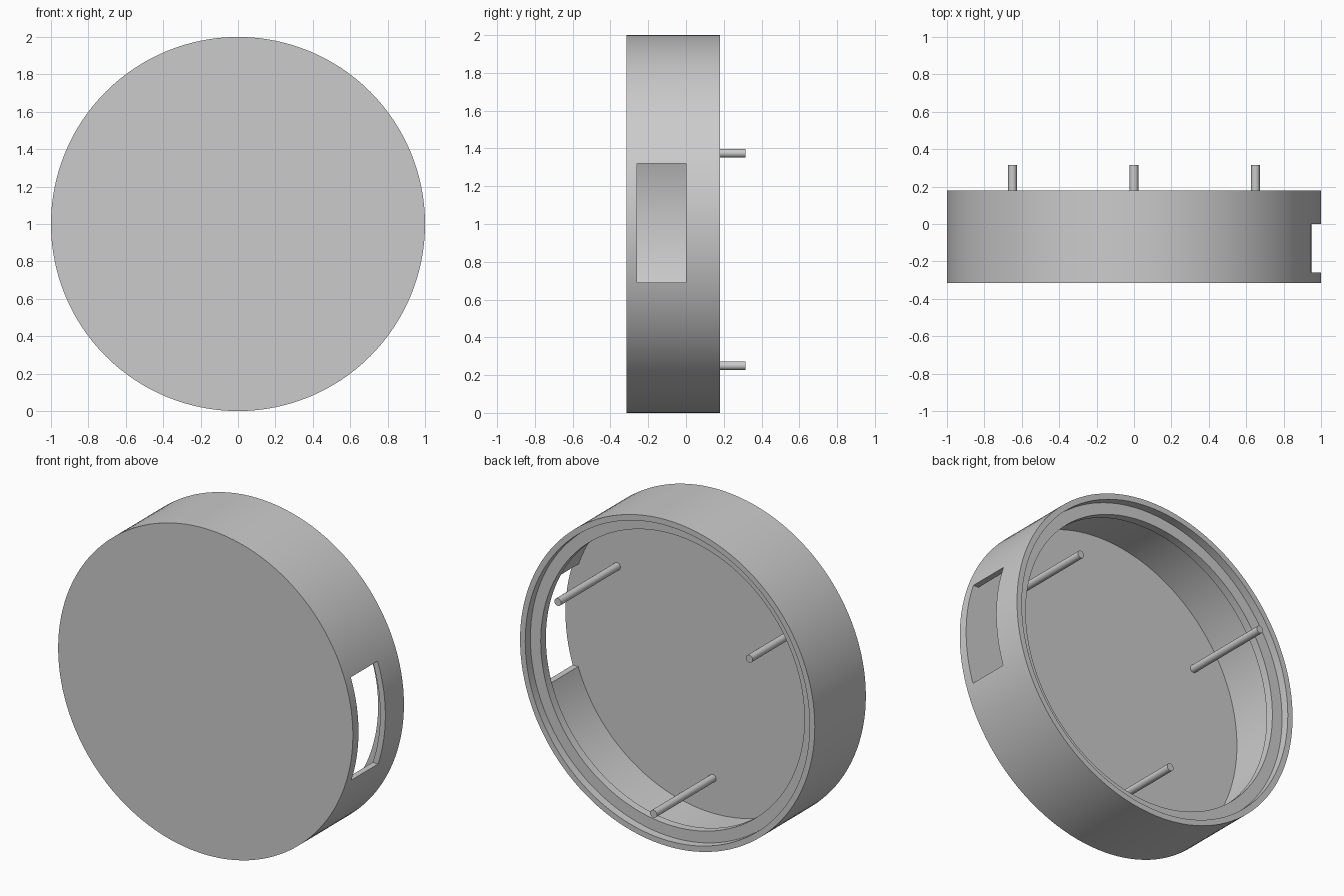
import bpy, bmesh, math
from mathutils import Vector, Matrix

cube = bpy.data.objects.get("Cube")
if cube:
    bpy.data.objects.remove(cube, do_unlink=True)

grey = bpy.data.materials.new("light_grey")
grey.use_nodes = True
grey.diffuse_color = (0.6, 0.6, 0.6, 1)
grey.node_tree.nodes["Principled BSDF"].inputs["Base Color"].default_value = (0.6, 0.6, 0.6, 1)

FRONT, FLOOR, BACK, TIP = -0.315, -0.26, 0.18, 0.315
WALL_R, LIP_R = 0.965, 0.895


def smooth(obj):
    bpy.ops.object.select_all(action="DESELECT")
    obj.select_set(True)
    bpy.context.view_layer.objects.active = obj
    bpy.ops.object.shade_smooth_by_angle(angle=math.radians(30))


def lathe(name, profile, steps, centre):
    """Revolve (radius, y) points around the y axis."""
    bm = bmesh.new()
    verts = [bm.verts.new((r, y, 0)) for r, y in profile]
    edges = [bm.edges.new(pair) for pair in zip(verts, verts[1:])]
    bmesh.ops.spin(bm, geom=verts + edges, cent=(0, 0, 0), axis=(0, 1, 0),
                   angle=math.tau, steps=steps, use_merge=True)
    bmesh.ops.remove_doubles(bm, verts=bm.verts, dist=1e-5)
    bmesh.ops.recalc_face_normals(bm, faces=bm.faces)
    bmesh.ops.translate(bm, verts=bm.verts, vec=centre)
    mesh = bpy.data.meshes.new(name)
    bm.to_mesh(mesh)
    bm.free()
    mesh.materials.append(grey)
    obj = bpy.data.objects.new(name, mesh)
    bpy.context.collection.objects.link(obj)
    return obj


# Round housing: closed front, thin wall, recessed inner lip near the open back
housing = lathe("housing", [
    (0, FRONT), (1, FRONT), (1, BACK), (WALL_R, BACK),
    (WALL_R, 0.13), (LIP_R, 0.13), (LIP_R, 0.08), (WALL_R, 0.08),
    (WALL_R, FLOOR), (0, FLOOR)], 128, (0, 0, 1))

# Rectangular side window cut through the wall
bpy.ops.mesh.primitive_cube_add(size=1, location=(1, -0.13, 1.005))
cutter = bpy.context.object
cutter.name = "window_cutter"
cutter.scale = (0.5, 0.26, 0.63)
cutter.hide_render = True
cut = housing.modifiers.new("window", "BOOLEAN")
cut.operation = "DIFFERENCE"
cut.solver = "EXACT"
cut.object = cutter
bpy.ops.object.select_all(action="DESELECT")
housing.select_set(True)
bpy.context.view_layer.objects.active = housing
bpy.ops.object.modifier_apply(modifier=cut.name)
bpy.data.objects.remove(cutter, do_unlink=True)
smooth(housing)

# Three pins rising from the floor, evenly spaced
for name, angle in (("left_pin", 30), ("right_pin", 150), ("bottom_pin", 270)):
    a = math.radians(angle)
    centre = (0.75 * math.cos(a), 0, 1 + 0.75 * math.sin(a))
    smooth(lathe(name, [(0, FLOOR - 0.02), (0.023, FLOOR - 0.02), (0.023, TIP), (0, TIP)], 24, centre))
